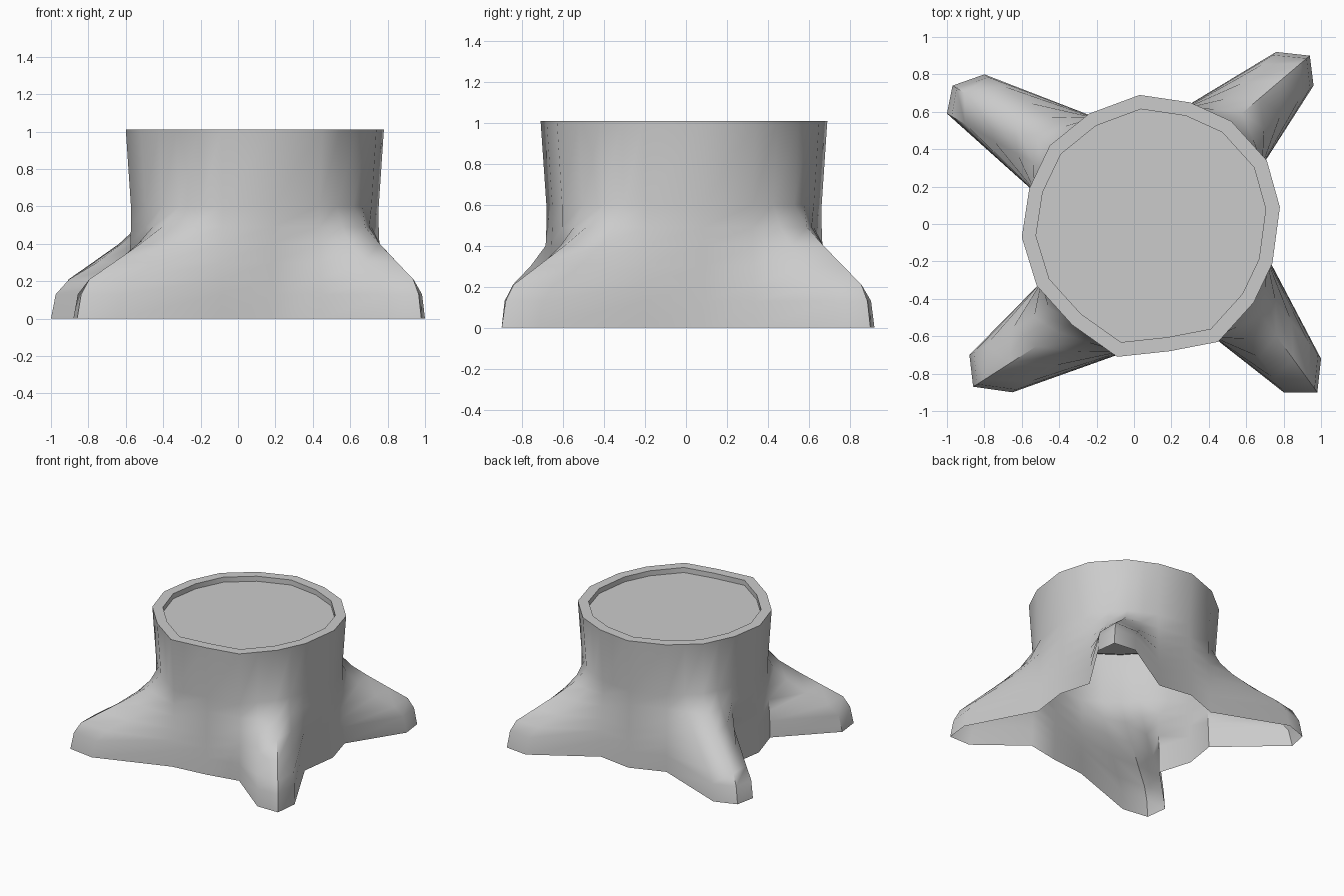
import bpy, bmesh, math
from mathutils import Vector

cube = bpy.data.objects.get("Cube")
if cube:
    bpy.data.objects.remove(cube, do_unlink=True)

bark = bpy.data.materials.new("plain grey")
bark.use_nodes = True
colour = (0.6, 0.6, 0.6, 1)
bark.diffuse_color = colour
bark.node_tree.nodes["Principled BSDF"].inputs["Base Color"].default_value = colour

CENTRE = Vector((0.09, 0))
TOP = 1.01
# Each quarter: gap, first side, ridge and second side on the rim, then three root tips
QUARTERS = [
    [(0.03, 0.69), (0.30, 0.65), (0.52, 0.55), (0.71, 0.34), (0.76, 0.92), (0.94, 0.90), (0.96, 0.74)],
    [(0.78, 0.09), (0.74, -0.21), (0.64, -0.42), (0.45, -0.63), (1.0, -0.72), (0.98, -0.90), (0.80, -0.90)],
    [(0.19, -0.68), (-0.09, -0.71), (-0.33, -0.54), (-0.52, -0.33), (-0.65, -0.90), (-0.86, -0.87), (-0.88, -0.70)],
    [(-0.60, -0.07), (-0.56, 0.19), (-0.45, 0.42), (-0.24, 0.59), (-1.0, 0.59), (-0.97, 0.74), (-0.80, 0.80)],
]
# Height, trunk scale, reach of the root ridge, reach of the root flanks
LEVELS = [(0, 0.985, 1, 1), (0.13, 0.98, 0.96, 0.95), (0.21, 0.975, 0.88, 0.81),
          (0.30, 0.97, 0.64, 0.52), (0.40, 0.965, 0.38, 0.27),
          (0.49, 0.96, 0.17, 0.11), (0.60, 0.96, 0, 0), (TOP, 1, 0, 0)]


def section(scale, ridge, flank):
    """Plan outline of the trunk with its four roots."""
    outline = []
    for quarter in QUARTERS:
        pts = [Vector(p) for p in quarter]
        gap, a, mid, b = [CENTRE + (p - CENTRE) * scale for p in pts[:4]]
        tip_a, tip_mid, tip_b = pts[4:]
        outline += [gap, a, ((a + mid) / 2).lerp(tip_a, flank), mid.lerp(tip_mid, ridge),
                    ((b + mid) / 2).lerp(tip_b, flank), b]
    return outline


bm = bmesh.new()


def add_ring(outline, z):
    return [bm.verts.new((p.x, p.y, z)) for p in outline]


# Trunk wall with roots, rim, and recessed cut face; the base stays open
rings = [add_ring(section(s, r, f), z) for z, s, r, f in LEVELS]
inner = section(0.89, 0, 0)
rings += [add_ring(inner, TOP), add_ring(inner, TOP - 0.04)]
for low, high in zip(rings, rings[1:]):
    for i in range(len(low)):
        j = (i + 1) % len(low)
        bm.faces.new((low[j], low[i], high[i], high[j]))
bm.faces.new(list(reversed(rings[-1])))

mesh = bpy.data.meshes.new("tree_stump")
bm.to_mesh(mesh)
bm.free()
mesh.materials.append(bark)
stump = bpy.data.objects.new("tree_stump", mesh)
bpy.context.collection.objects.link(stump)
bpy.ops.object.select_all(action="DESELECT")
stump.select_set(True)
bpy.context.view_layer.objects.active = stump
bpy.ops.object.shade_smooth_by_angle(angle=math.radians(50))
